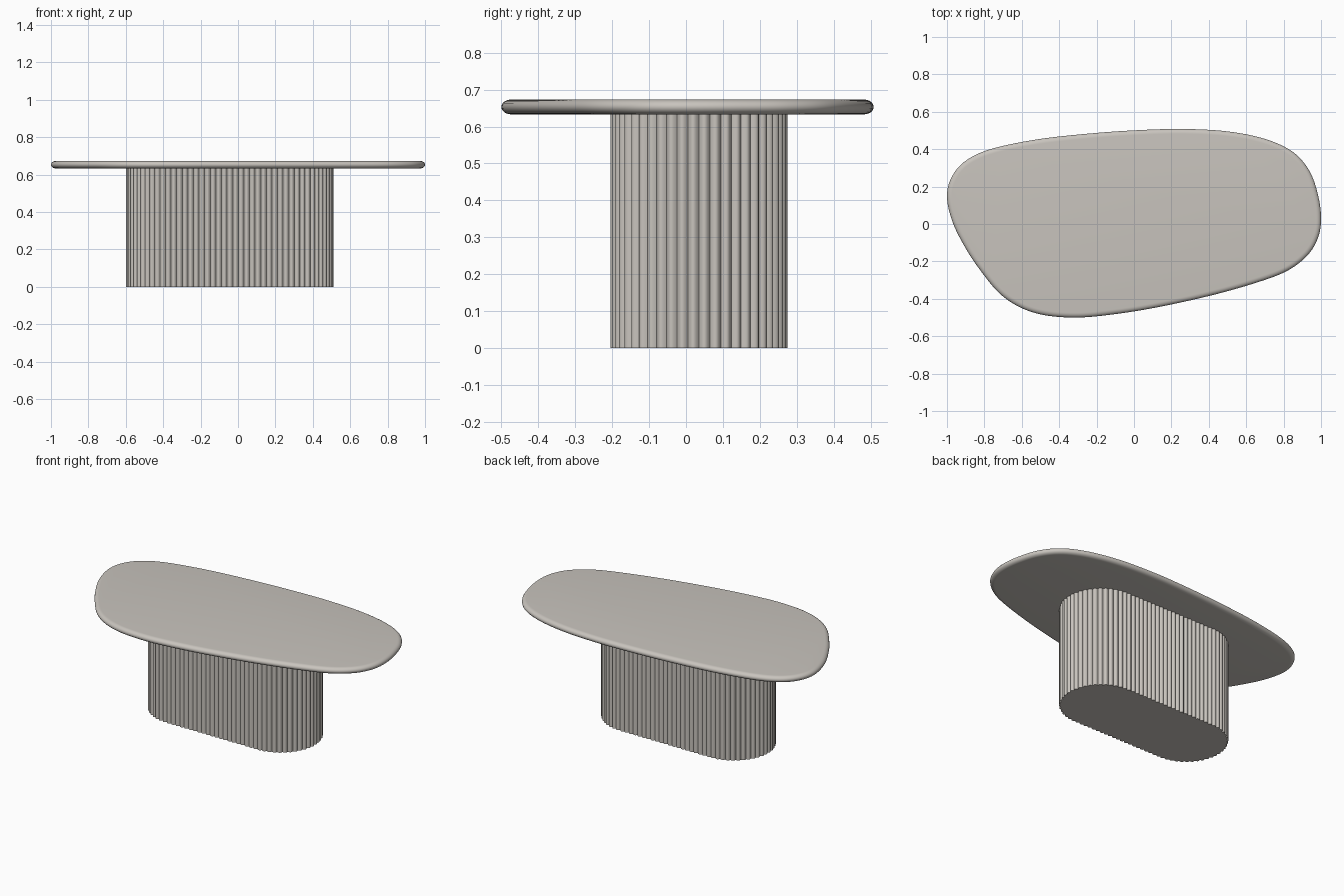
import bpy, bmesh, math
from mathutils import Vector

if "Cube" in bpy.data.objects:
    bpy.data.objects.remove(bpy.data.objects["Cube"])

mat = bpy.data.materials.new("warm grey")
mat.diffuse_color = (0.58, 0.55, 0.51, 1)
mat.use_nodes = True
mat.node_tree.nodes["Principled BSDF"].inputs["Base Color"].default_value = mat.diffuse_color


def loft(name, rings):
    """Closed solid from a stack of equal-length vertex rings."""
    bm = bmesh.new()
    loops = [[bm.verts.new(p) for p in r] for r in rings]
    n = len(loops[0])
    for a, b in zip(loops, loops[1:]):
        for i in range(n):
            j = (i + 1) % n
            bm.faces.new((a[i], a[j], b[j], b[i]))
    bm.faces.new(loops[0][::-1])
    bm.faces.new(loops[-1])
    bmesh.ops.recalc_face_normals(bm, faces=bm.faces)
    me = bpy.data.meshes.new(name)
    bm.to_mesh(me)
    bm.free()
    ob = bpy.data.objects.new(name, me)
    bpy.context.collection.objects.link(ob)
    me.materials.append(mat)
    bpy.ops.object.select_all(action='DESELECT')
    ob.select_set(True)
    bpy.context.view_layer.objects.active = ob
    bpy.ops.object.shade_smooth_by_angle(angle=math.radians(35))
    return ob


# Table top: pebble outline, counter-clockwise
ctrl = [(-1, .15), (-.97, .26), (-.89, .345), (-.75, .405), (-.5, .455), (-.2, .487),
        (.05, .503), (.27, .508), (.5, .495), (.7, .455), (.85, .385), (.94, .28),
        (.985, .15), (1, .03), (.985, -.07), (.93, -.165), (.82, -.25), (.65, -.315),
        (.4, -.385), (.1, -.45), (-.15, -.488), (-.32, -.5), (-.48, -.487),
        (-.61, -.445), (-.72, -.37), (-.82, -.25), (-.9, -.13), (-.97, .01)]
ctrl = [Vector(p) for p in ctrl[::-1]]
outline = []
STEPS = 6
for i in range(len(ctrl)):
    p0, p1, p2, p3 = (ctrl[(i + k) % len(ctrl)] for k in (-1, 0, 1, 2))
    for s in range(STEPS):
        t = s / STEPS
        outline.append(0.5 * (2 * p1 + (p2 - p0) * t + (2 * p0 - 5 * p1 + 4 * p2 - p3) * t * t
                              + (3 * p1 - p0 - 3 * p2 + p3) * t ** 3))
n = len(outline)
normals = []
for i in range(n):
    d = (outline[(i + 1) % n] - outline[i - 1]).normalized()
    normals.append(Vector((d.y, -d.x)))

# Bullnose edge
Z_LOW, Z_HIGH, INSET = 0.633, 0.673, 0.026
rings = []
for k in range(13):
    a = -math.pi / 2 + math.pi * k / 12
    z = (Z_LOW + Z_HIGH) / 2 + (Z_HIGH - Z_LOW) / 2 * math.sin(a)
    off = INSET * (1 - math.cos(a))
    rings.append([(*(p - q * off), z) for p, q in zip(outline, normals)])
loft("table_top", rings)

# Fluted base: stadium outline with convex ribs
CX, CY, R, H = -0.043, 0.035, 0.24, 0.315
RIBS, SUB, DEPTH = 90, 8, 0.011
r = R - DEPTH
arc = math.pi * r
per = 4 * H + 2 * arc


def stadium(s):
    """Point and outward normal at distance s, starting at the right end."""
    s = (s + arc / 2 + per) % per
    side = 1
    if s >= per / 2:
        s -= per / 2
        side = -1
    if s < arc:
        a = s / r - math.pi / 2
        nv = Vector((math.cos(a), math.sin(a)))
        p = Vector((H, 0)) + nv * r
    else:
        nv = Vector((0, 1))
        p = Vector((H - (s - arc), r))
    return p * side, nv * side


ring = []
for i in range(RIBS * SUB):
    p, q = stadium(per * i / (RIBS * SUB))
    p = p + q * DEPTH * math.sin(math.pi * (i % SUB) / SUB)
    ring.append((p.x + CX, p.y + CY))
loft("fluted_base", [[(x, y, z) for x, y in ring] for z in (0, 0.635)])
